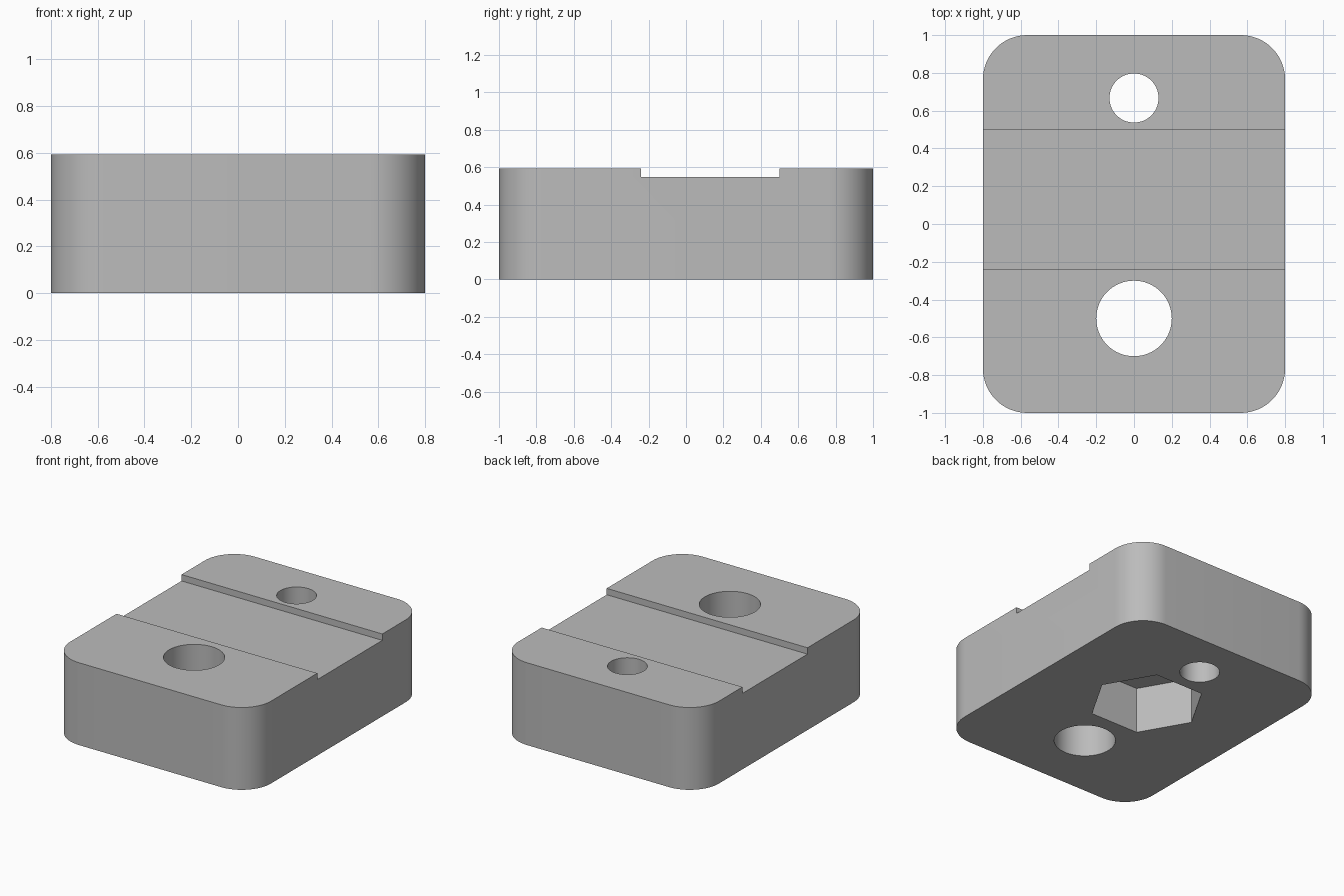
import bpy
from math import pi, cos, sin, radians

if "Cube" in bpy.data.objects:
    bpy.data.objects.remove(bpy.data.objects["Cube"], do_unlink=True)

HALF_X, HALF_Y, HEIGHT, CORNER = 0.8, 1.0, 0.593, 0.235
GROOVE_Y = (-0.24, 0.5)
GROOVE_FLOOR = 0.547

grey = bpy.data.materials.new("plain grey")
grey.use_nodes = True
COLOUR = (0.5, 0.5, 0.5, 1)
grey.diffuse_color = COLOUR
grey.node_tree.nodes["Principled BSDF"].inputs["Base Color"].default_value = COLOUR


def prism(name, outline, z0, z1):
    """Extrude a counter-clockwise outline from z0 to z1."""
    n = len(outline)
    verts = [(x, y, z) for z in (z0, z1) for x, y in outline]
    faces = [list(range(n))[::-1], list(range(n, 2 * n))]
    faces += [(i, (i + 1) % n, n + (i + 1) % n, n + i) for i in range(n)]
    mesh = bpy.data.meshes.new(name)
    mesh.from_pydata(verts, [], faces)
    mesh.materials.append(grey)
    obj = bpy.data.objects.new(name, mesh)
    bpy.context.collection.objects.link(obj)
    return obj


def ring(y, radius, sides):
    return [(radius * cos(2 * pi * i / sides), y + radius * sin(2 * pi * i / sides))
            for i in range(sides)]


def rounded_rectangle(hx, hy, r, steps=16):
    points = []
    for k, (sx, sy) in enumerate([(1, 1), (-1, 1), (-1, -1), (1, -1)]):
        for i in range(steps + 1):
            a = (k + i / steps) * pi / 2
            points.append((sx * (hx - r) + r * cos(a), sy * (hy - r) + r * sin(a)))
    return points


# Solid block with rounded vertical corners
block = prism("block", rounded_rectangle(HALF_X, HALF_Y, CORNER), 0, HEIGHT)

# Cross groove, two through holes and the hexagonal pocket underneath
y0, y1 = GROOVE_Y
cutters = [
    prism("groove_cutter", [(-1, y0), (1, y0), (1, y1), (-1, y1)], GROOVE_FLOOR, 1),
    prism("large_hole_cutter", ring(-0.5, 0.2, 64), -0.2, 1),
    prism("small_hole_cutter", ring(0.667, 0.13, 64), -0.2, 1),
    prism("hex_pocket_cutter", ring(0.13, 0.38, 6), -0.2, 0.33),
]

bpy.ops.object.select_all(action="DESELECT")
bpy.context.view_layer.objects.active = block
block.select_set(True)
for cutter in cutters:
    mod = block.modifiers.new(cutter.name, "BOOLEAN")
    mod.operation = "DIFFERENCE"
    mod.solver = "EXACT"
    mod.object = cutter
    bpy.ops.object.modifier_apply(modifier=mod.name)
    bpy.data.objects.remove(cutter, do_unlink=True)

bpy.ops.object.shade_smooth_by_angle(angle=radians(30))
